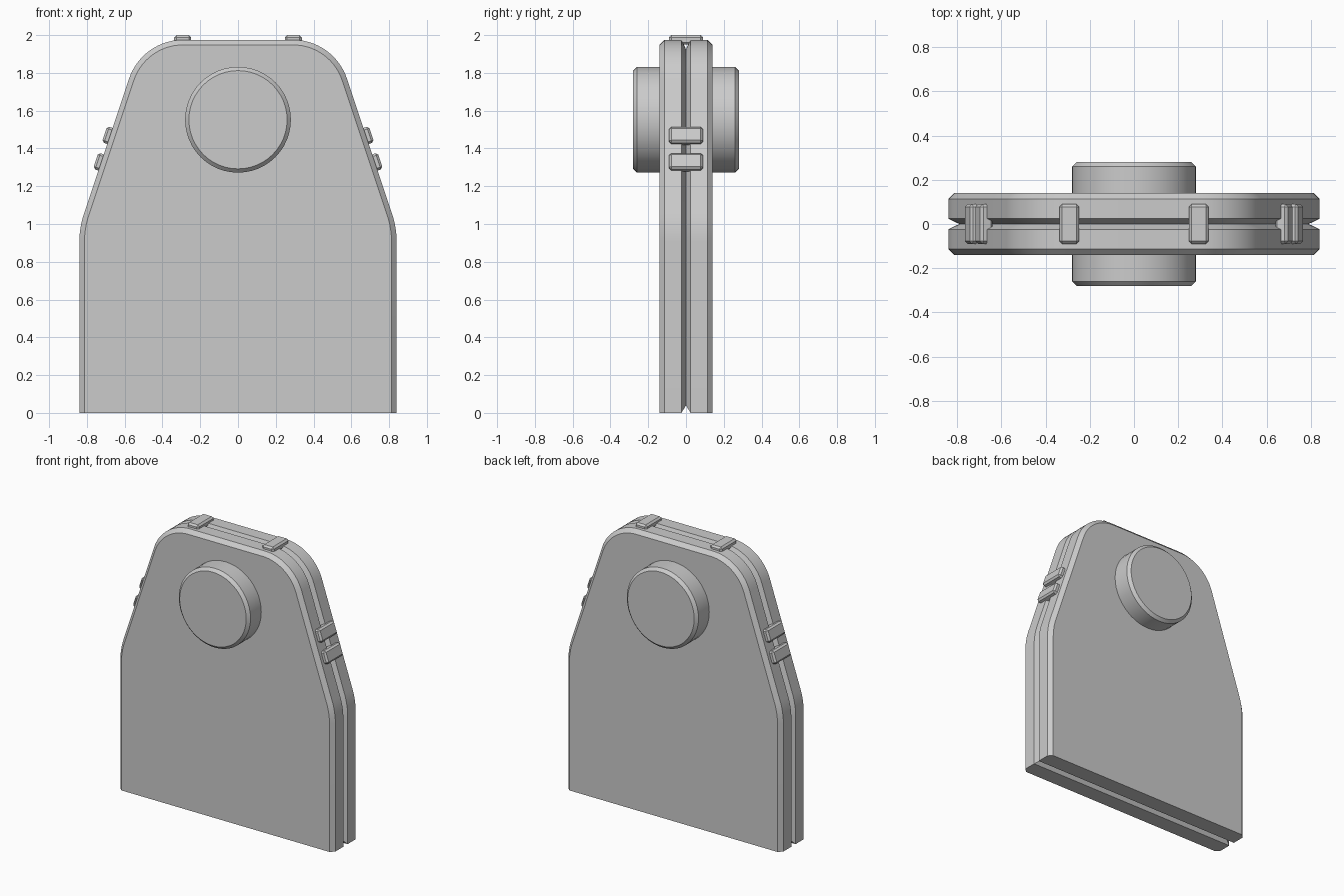
import bpy, bmesh
from math import sin, cos, pi, atan2
from mathutils import Matrix, Vector

cube = bpy.data.objects.get("Cube")
if cube:
    bpy.data.objects.remove(cube, do_unlink=True)

grey = bpy.data.materials.new("plain_grey")
grey.use_nodes = True
colour = (0.6, 0.6, 0.6, 1)
grey.diffuse_color = colour
grey.node_tree.nodes["Principled BSDF"].inputs["Base Color"].default_value = colour

SLOPE = atan2(1, 3)            # tilt of the shoulder normal above horizontal
SHOULDER = Vector((cos(SLOPE), 0, sin(SLOPE)))
TOP = 1.975


def finish(name, bm):
    bmesh.ops.recalc_face_normals(bm, faces=bm.faces)
    mesh = bpy.data.meshes.new(name)
    bm.to_mesh(mesh)
    bm.free()
    mesh.materials.append(grey)
    obj = bpy.data.objects.new(name, mesh)
    bpy.context.collection.objects.link(obj)
    bpy.ops.object.select_all(action='DESELECT')
    obj.select_set(True)
    bpy.context.view_layer.objects.active = obj
    bpy.ops.object.shade_smooth_by_angle(angle=pi / 6)
    return obj


def loft(name, sections):
    """Skin matching rings of (x, z) points, each placed at its own y."""
    bm = bmesh.new()
    rings = [[bm.verts.new((x, y, z)) for x, z in ring] for y, ring in sections]
    for a, b in zip(rings, rings[1:]):
        for i in range(len(a)):
            j = (i + 1) % len(a)
            bm.faces.new((a[i], a[j], b[j], b[i]))
    bm.faces.new(rings[0])
    bm.faces.new(rings[-1])
    return finish(name, bm)


def arc(cx, cz, r, start, end, steps):
    angles = [start + (end - start) * i / steps for i in range(steps + 1)]
    return [(cx + r * cos(a), cz + r * sin(a)) for a in angles]


def outline(inset, bottom=0):
    """Plate outline with rounded shoulders, drawn in by the inset."""
    half = [(0.84 - inset, bottom)]
    half += arc(0.37, 0.905, 0.47 - inset, 0, SLOPE, 6)
    half += arc(0.292, TOP - 0.3, 0.3 - inset, SLOPE, pi / 2, 14)
    return half + [(-x, z) for x, z in reversed(half)]


def circle(r):
    return arc(0, 1.552, r, 0, 2 * pi, 48)[:-1]


# Plate with chamfered rims and a V groove running round its edge
loft("plate", [(-0.14, outline(0.027)), (-0.113, outline(0)),
               (-0.024, outline(0)), (0, outline(0.05, 0.04)),
               (0.024, outline(0)), (0.113, outline(0)),
               (0.14, outline(0.027))])

# Round boss passing through both faces
loft("round_boss", [(-0.28, circle(0.26)), (-0.26, circle(0.28)),
                    (0.26, circle(0.28)), (0.28, circle(0.26))])


def tab(name, centre, tilt, rise):
    """Chamfered clip bridging the groove; tilt turns it about y."""
    bm = bmesh.new()
    bmesh.ops.create_cube(bm, size=1)
    bmesh.ops.scale(bm, vec=(0.09, 0.18, 2 * rise), verts=bm.verts)
    bmesh.ops.bevel(bm, geom=bm.edges[:], offset=0.012, segments=1,
                    affect='EDGES', profile=0.5)
    bmesh.ops.transform(bm, verts=bm.verts,
                        matrix=Matrix.Translation(centre) @ Matrix.Rotation(tilt, 4, 'Y'))
    finish(name, bm)


# Clips on the top edge and on both sloping shoulders
for side, label in ((1, "left"), (-1, "right")):
    tab(f"top_clip_{label}", (side * 0.293, 0, TOP), 0, 0.025)
    for z, level in ((1.466, "upper"), (1.326, "lower")):
        x = (1.107 - SHOULDER.z * z) / SHOULDER.x
        tab(f"{level}_side_clip_{label}", (side * x, 0, z),
            side * (pi / 2 - SLOPE), 0.03)
